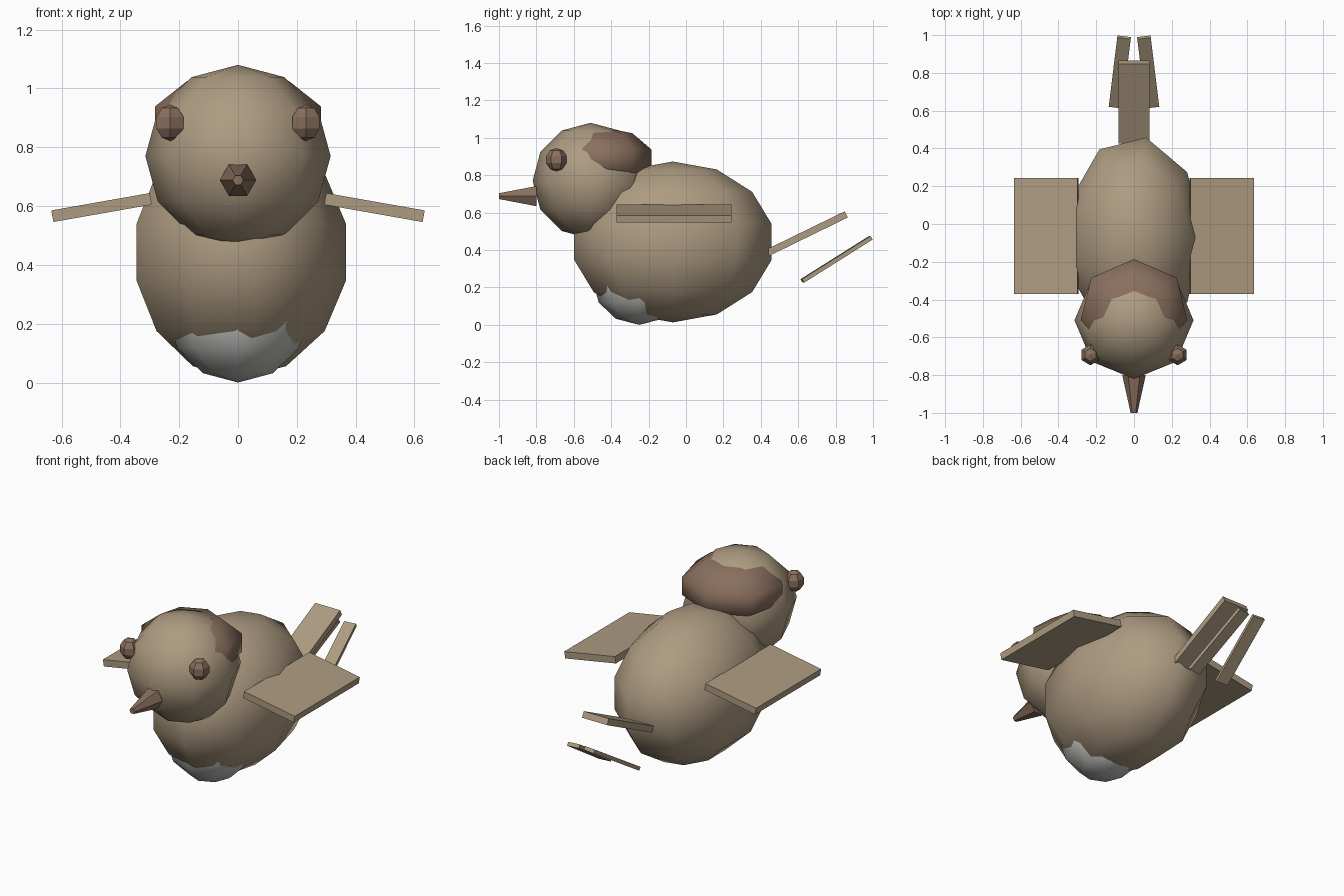
import bpy, bmesh
from math import radians, atan2, hypot
from mathutils import Matrix

if "Cube" in bpy.data.objects:
    bpy.data.objects.remove(bpy.data.objects["Cube"])


def material(name, rgb):
    m = bpy.data.materials.new(name)
    m.diffuse_color = (*rgb, 1)
    m.use_nodes = True
    m.node_tree.nodes["Principled BSDF"].inputs["Base Color"].default_value = m.diffuse_color
    return m


TAN = material("tan", (0.42, 0.33, 0.22))
BROWN = material("brown", (0.25, 0.16, 0.11))
PALE = material("pale_grey", (0.5, 0.5, 0.48))


def align(bm, phase):
    """Turn the mesh about z so one column of vertices sits at angle 'phase'."""
    v = next(v for v in bm.verts if hypot(v.co.x, v.co.y) > 0.01)
    turn = radians(phase) - atan2(v.co.y, v.co.x)
    bm.transform(Matrix.Rotation(turn, 4, 'Z'))


def finish(name, bm, mat, smooth=False):
    bmesh.ops.recalc_face_normals(bm, faces=bm.faces[:])
    for f in bm.faces:
        f.smooth = smooth
    me = bpy.data.meshes.new(name)
    bm.to_mesh(me)
    bm.free()
    me.materials.append(mat)
    ob = bpy.data.objects.new(name, me)
    bpy.context.collection.objects.link(ob)
    return ob


def ball(name, loc, radii, segs, rings, phase, mat, smooth=True):
    """Low-poly ellipsoid."""
    bm = bmesh.new()
    bmesh.ops.create_uvsphere(bm, u_segments=segs, v_segments=rings, radius=1)
    align(bm, phase)
    bm.transform(Matrix.Diagonal((*radii, 1)))
    ob = finish(name, bm, mat, smooth)
    ob.location = loc
    return ob


def slab(name, loc, size, rot, mat):
    bm = bmesh.new()
    bmesh.ops.create_cube(bm, size=1)
    bm.transform(Matrix.Diagonal((*size, 1)))
    ob = finish(name, bm, mat)
    ob.location = loc
    ob.rotation_euler = [radians(a) for a in rot]
    return ob


# Body, belly patch, head and cap
ball("body", (0, -0.07, 0.443), (0.377, 0.55, 0.43), 9, 7, 0, TAN)
ball("belly_patch", (0, -0.25, 0.238), (0.24, 0.25, 0.238), 8, 6, -90, PALE)
ball("head", (0, -0.51, 0.77), (0.315, 0.31, 0.31), 8, 6, -90, TAN)
ball("head_cap", (0, -0.45, 0.885), (0.305, 0.278, 0.172), 7, 5, 90, BROWN)

# Beak: tapered six-sided cone pointing forward
bm = bmesh.new()
bmesh.ops.create_cone(bm, cap_ends=True, segments=6, radius1=0.062,
                      radius2=0.018, depth=0.2)
align(bm, 0)
bm.transform(Matrix.Rotation(radians(90), 4, 'X'))
beak = finish("beak", bm, BROWN)
beak.location = (0, -0.9, 0.688)

# Eyes, wings and outer tail feathers, mirrored
for s, side in ((1, "right"), (-1, "left")):
    ball(side + "_eye", (0.231 * s, -0.693, 0.883), (0.056, 0.058, 0.062),
         6, 5, -90, BROWN, False)
    slab(side + "_wing", (0.464 * s, -0.063, 0.595), (0.34, 0.615, 0.04),
         (0, 10 * s, 0), TAN)
    slab(side + "_tail_feather", (0.075 * s, 0.805, 0.35),
         (0.072, 0.435, 0.022), (32, 0, 7 * s), TAN)

# Middle tail feather
slab("tail_feather", (0, 0.645, 0.487), (0.165, 0.47, 0.037), (26, 0, 0), TAN)
